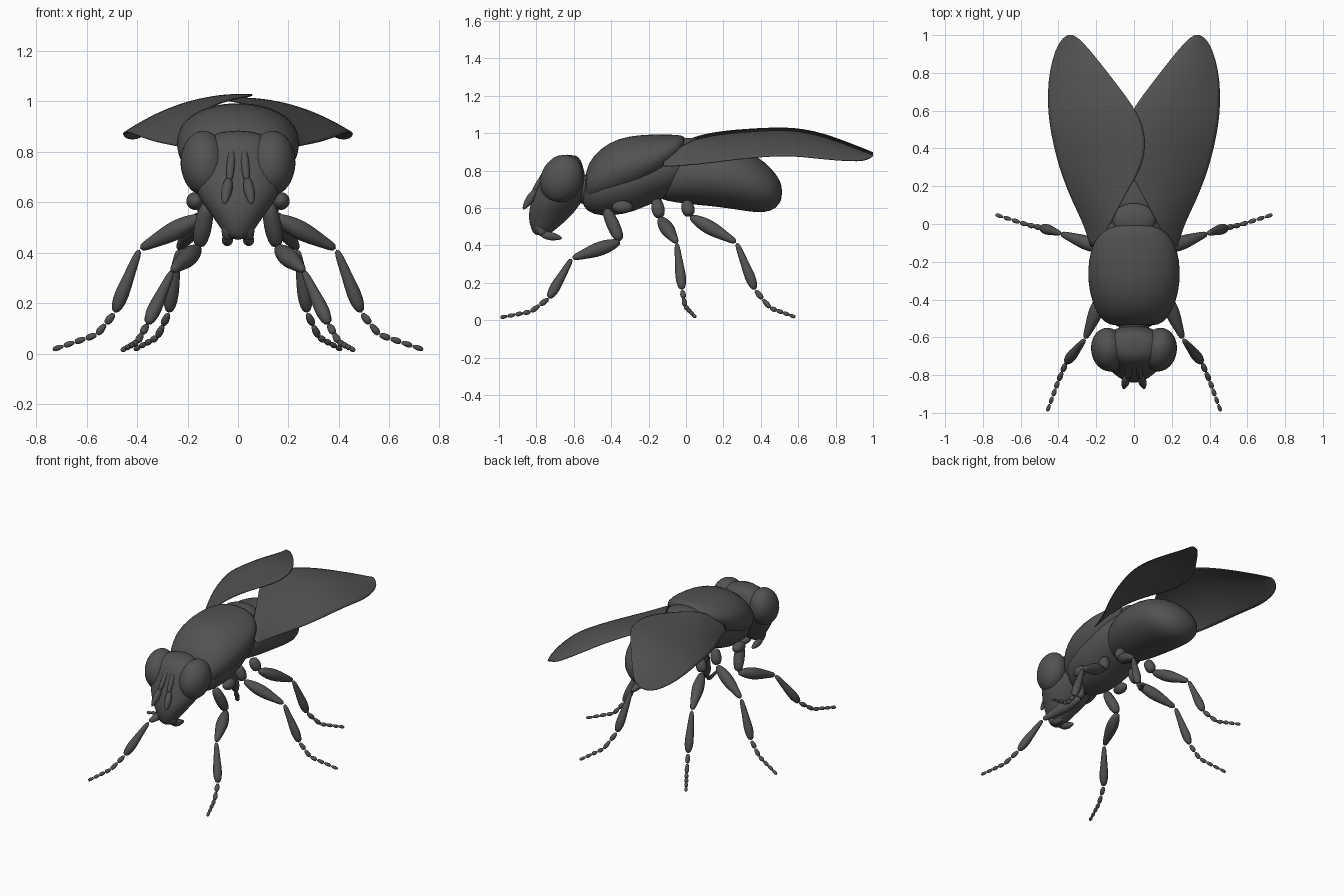
import bpy
import bmesh
import math
from mathutils import Vector, Matrix

cube = bpy.data.objects.get("Cube")
if cube:
    bpy.data.objects.remove(cube, do_unlink=True)

SHELL_COLOUR = (0.085, 0.085, 0.085, 1.0)
shell = bpy.data.materials.new("dark grey")
shell.use_nodes = True
shell.diffuse_color = SHELL_COLOUR
bsdf = next(n for n in shell.node_tree.nodes if n.type == 'BSDF_PRINCIPLED')
bsdf.inputs["Base Color"].default_value = SHELL_COLOUR
bsdf.inputs["Roughness"].default_value = 0.6


def finish(name, bm, subdivide=0):
    """Turn a bmesh into a smooth shaded object."""
    bmesh.ops.recalc_face_normals(bm, faces=bm.faces)
    for face in bm.faces:
        face.smooth = True
    mesh = bpy.data.meshes.new(name)
    bm.to_mesh(mesh)
    bm.free()
    mesh.materials.append(shell)
    obj = bpy.data.objects.new(name, mesh)
    bpy.context.collection.objects.link(obj)
    if subdivide:
        obj.modifiers.new("smooth", 'SUBSURF').levels = subdivide
        obj.modifiers["smooth"].render_levels = subdivide
    return obj


def bridge(bm, rings, closed=True):
    """Join neighbouring rows of vertices, capping closed tubes."""
    for a, b in zip(rings, rings[1:]):
        count = len(a)
        for i in range(count if closed else count - 1):
            j = (i + 1) % count
            bm.faces.new((a[i], a[j], b[j], b[i]))
    if closed:
        bm.faces.new(rings[0])
        bm.faces.new(rings[-1])


def circle(count):
    return [(math.cos(math.tau * i / count), math.sin(math.tau * i / count))
            for i in range(count)]


def body_loft(name, stations):
    """Loft along y; each station is y, half width, bottom, top."""
    bm = bmesh.new()
    rings = []
    for y, half, low, high in stations:
        mid, tall = (low + high) / 2, (high - low) / 2
        rings.append([bm.verts.new((half * c, y, mid + tall * s))
                      for c, s in circle(24)])
    bridge(bm, rings)
    return finish(name, bm, 1)


def head_loft(name, stations):
    """Loft along z; each station is z, half width, front, back."""
    bm = bmesh.new()
    rings = []
    for z, half, front, back in stations:
        mid, deep = (front + back) / 2, (back - front) / 2
        rings.append([bm.verts.new((half * c, mid + deep * s, z))
                      for c, s in circle(24)])
    bridge(bm, rings)
    return finish(name, bm, 1)


def ellipsoid(name, centre, radii, tilt=(0, 0, 0)):
    bm = bmesh.new()
    bmesh.ops.create_uvsphere(bm, u_segments=28, v_segments=18, radius=1)
    turn = Matrix.Rotation(tilt[2], 4, 'Z') @ Matrix.Rotation(tilt[0], 4, 'X')
    bm.transform(Matrix.Translation(centre) @ turn @ Matrix.Diagonal((*radii, 1)))
    return finish(name, bm)


def add_limb(bm, start, end, radii):
    """Add a tapered limb piece with evenly spaced ring radii."""
    start, end = Vector(start), Vector(end)
    turn = (end - start).to_track_quat('Z', 'Y')
    rings = []
    for k, radius in enumerate(radii):
        centre = start.lerp(end, k / (len(radii) - 1))
        rings.append([bm.verts.new(centre + turn @ Vector((radius * c, radius * s, 0)))
                      for c, s in circle(12)])
    bridge(bm, rings)


def flip(point, side):
    return (point[0] * side, point[1], point[2])


SIDES = (("left", 1), ("right", -1))

# Thorax: underside, upper shell and rear plate
body_loft("thorax_underside", [
    (-.56, .07, .61, .74), (-.50, .16, .56, .82), (-.40, .20, .555, .90),
    (-.28, .215, .575, .93), (-.15, .20, .64, .94), (-.02, .17, .68, .95),
    (.06, .09, .80, .93)])
body_loft("thorax_shell", [
    (-.54, .10, .65, .76), (-.525, .16, .62, .84), (-.46, .205, .62, .92),
    (-.36, .24, .64, .975), (-.25, .248, .68, .992), (-.14, .235, .75, .995),
    (-.05, .19, .83, .992), (0, .10, .92, .985)])
ellipsoid("thorax_rear_plate", (0, .025, .935), (.115, .085, .04))

# Abdomen
body_loft("abdomen", [
    (-.18, .08, .66, .82), (-.10, .15, .635, .88), (0, .20, .62, .92),
    (.12, .225, .61, .935), (.24, .23, .595, .93), (.34, .215, .578, .90),
    (.42, .185, .572, .85), (.485, .13, .595, .78), (.515, .05, .65, .72)])

# Head and neck
ellipsoid("neck", (0, -.54, .70), (.08, .06, .08))
head_loft("head", [
    (.885, .05, -.68, -.59), (.86, .13, -.73, -.56), (.79, .18, -.765, -.54),
    (.70, .19, -.80, -.53), (.62, .16, -.835, -.56), (.55, .105, -.845, -.62),
    (.49, .065, -.83, -.69), (.45, .035, -.81, -.74)])

for label, side in SIDES:
    # Large eyes
    ellipsoid(label + "_eye", flip((.135, -.665, .755), side), (.092, .112, .132),
              (-.45, 0, -.15 * side))

    # Feelers lying down the face, and the split mouth
    bm = bmesh.new()
    add_limb(bm, flip((.018, -.70, .865), side), flip((.035, -.82, .68), side),
             (.006, .016, .018, .014))
    add_limb(bm, flip((.035, -.80, .70), side), flip((.055, -.872, .59), side),
             (.012, .024, .022, .006))
    finish(label + "_feeler", bm, 1)
    bm = bmesh.new()
    add_limb(bm, flip((.03, -.80, .54), side), flip((.042, -.76, .45), side),
             (.015, .03, .03, .02))
    add_limb(bm, flip((.04, -.78, .46), side), flip((.045, -.66, .437), side),
             (.012, .026, .021, .006))
    finish(label + "_mouth_lobe", bm, 1)

    # Balancing knob under the thorax
    ellipsoid(label + "_balancer", flip((.17, -.34, .605), side), (.035, .055, .035))

# Legs: hip, hip end, knee, ankle, foot bend, toe tip
LEGS = {
    "front": [(.12, -.43, .60), (.155, -.35, .42), (.26, -.61, .33),
              (.36, -.735, .115), (.40, -.83, .045), (.46, -.993, .014)],
    "middle": [(.11, -.16, .65), (.14, -.14, .545), (.39, -.05, .415),
               (.49, -.02, .16), (.56, -.005, .075), (.735, .05, .016)],
    "hind": [(.11, 0, .64), (.14, .02, .555), (.235, .27, .415),
             (.275, .37, .16), (.32, .45, .065), (.41, .585, .016)],
}
SPINDLE = (.016, .034, .042, .036, .024, .016)
SHIN = (.012, .018, .022, .028, .031, .016)
BEAD = (.008, .013, .016, .009)

for place, joints in LEGS.items():
    for label, side in SIDES:
        hip, trochanter, knee, ankle, bend, toe = (
            Vector(flip(p, side)) for p in joints)
        bm = bmesh.new()
        add_limb(bm, hip, trochanter, (.025, .036, .038, .024))
        add_limb(bm, trochanter, knee, SPINDLE)
        add_limb(bm, knee, ankle, SHIN)
        # Beaded foot
        stops = [ankle, ankle.lerp(bend, .5), bend]
        stops += [bend.lerp(toe, k / 4) for k in range(1, 5)]
        for k, (a, b) in enumerate(zip(stops, stops[1:])):
            add_limb(bm, a, b, [r * (1.1 - .07 * k) for r in BEAD])
        finish(f"{label}_{place}_leg", bm, 1)

# Wings: y, inner x, inner z, outer x, outer z
WING = [
    (-.12, .20, .86, .23, .82), (-.05, .155, .92, .25, .825),
    (.02, .115, .965, .275, .83), (.12, .065, .99, .325, .84),
    (.23, 0, 1.005, .37, .855), (.32, -.045, 1.012, .40, .865),
    (.42, -.062, 1.018, .425, .875), (.52, -.048, 1.02, .445, .88),
    (.62, 0, 1.015, .455, .875), (.75, .10, .985, .455, .86),
    (.88, .20, .935, .43, .85), (.95, .26, .908, .40, .852),
    (.985, .295, .893, .375, .865), (1.0, .325, .888, .348, .88)]

for label, side in SIDES:
    bm = bmesh.new()
    rows = []
    for y, inner_x, inner_z, outer_x, outer_z in WING:
        inner = Vector((inner_x, y, inner_z + (.008 if side < 0 else -.008)))
        outer = Vector((outer_x, y, outer_z))
        arch = .16 * (outer_x - inner_x) * .55
        row = []
        for k in range(13):
            t = k / 12
            point = inner.lerp(outer, t)
            point.z += arch * 4 * t * (1 - t)
            row.append(bm.verts.new(flip(point, side)))
        rows.append(row)
    bridge(bm, rows, closed=False)
    wing = finish(label + "_wing", bm, 1)
    thick = wing.modifiers.new("thickness", 'SOLIDIFY')
    thick.thickness = .005
    thick.offset = 0
